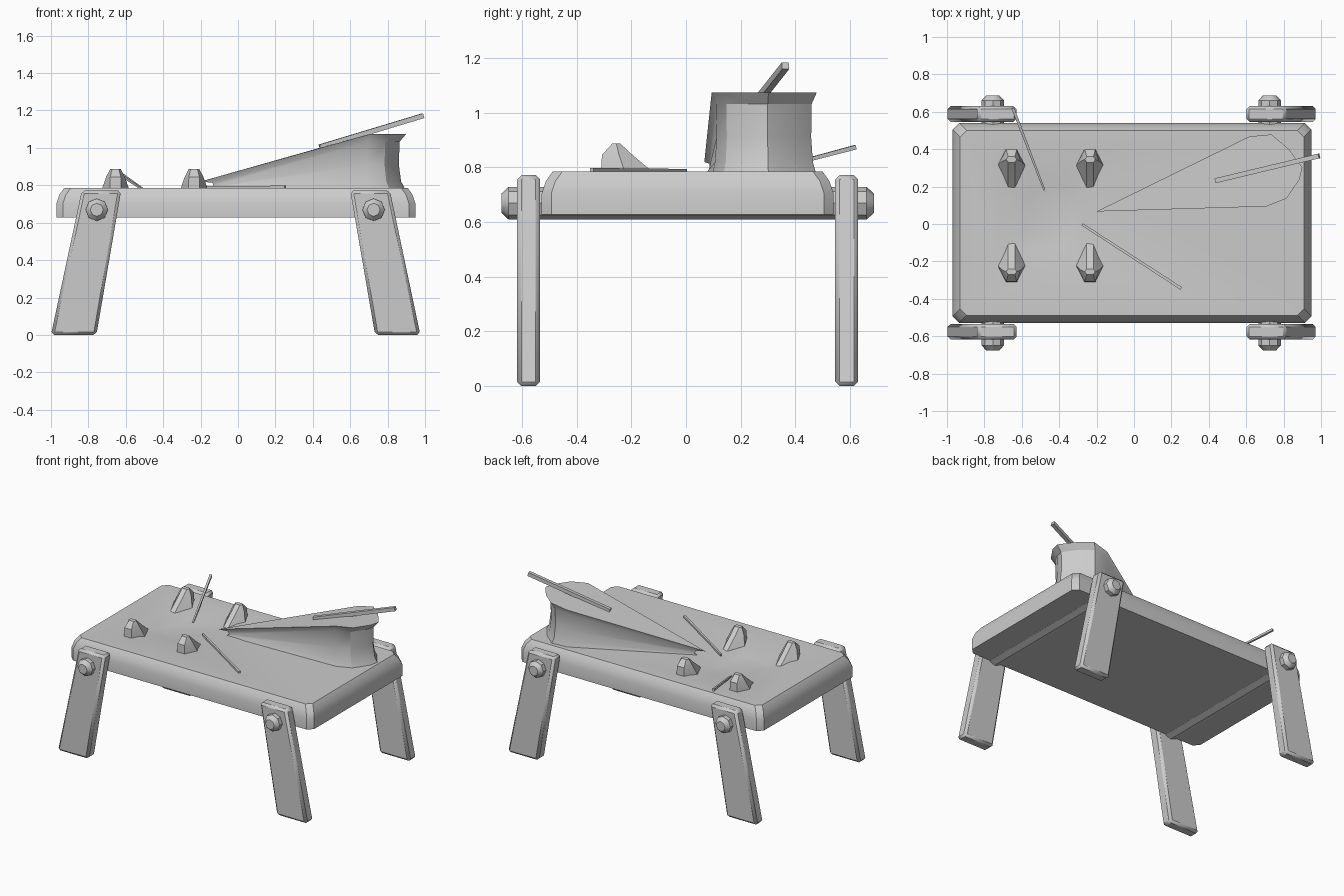
import bpy, bmesh
from math import sin, cos, pi, radians
from mathutils import Vector

if "Cube" in bpy.data.objects:
    bpy.data.objects.remove(bpy.data.objects["Cube"])

YC = 0.006  # y of the table's centre line


def loft(name, rings, bevel=0, smooth=35):
    """Skin a list of equal-length point rings and cap both ends."""
    bm = bmesh.new()
    vs = [[bm.verts.new(p) for p in r] for r in rings]
    n = len(rings[0])
    for a, b in zip(vs, vs[1:]):
        for i in range(n):
            j = (i + 1) % n
            bm.faces.new((a[i], a[j], b[j], b[i]))
    bm.faces.new(vs[0][::-1])
    bm.faces.new(vs[-1])
    bmesh.ops.recalc_face_normals(bm, faces=bm.faces)
    me = bpy.data.meshes.new(name)
    bm.to_mesh(me)
    bm.free()
    ob = bpy.data.objects.new(name, me)
    bpy.context.collection.objects.link(ob)
    if bevel:
        m = ob.modifiers.new("bevel", 'BEVEL')
        m.width = bevel
        m.segments = 1
    bpy.ops.object.select_all(action='DESELECT')
    bpy.context.view_layer.objects.active = ob
    ob.select_set(True)
    bpy.ops.object.shade_smooth_by_angle(angle=radians(smooth))
    return ob


def slab_ring(x0, x1, y0, y1, c, z):
    """Rectangle with clipped corners."""
    return [(x0 + c, y0, z), (x1 - c, y0, z), (x1, y0 + c, z), (x1, y1 - c, z),
            (x1 - c, y1, z), (x0 + c, y1, z), (x0, y1 - c, z), (x0, y0 + c, z)]


# table top with softened rim and a shallow hollow at the left
def outer(inset, z):
    return slab_ring(-0.97 + inset, 0.948 - inset, -0.528 + inset, 0.54 - inset, 0.035, z)


loft("table_top", [
    outer(0, 0.627), outer(0, 0.705), outer(0.015, 0.75), outer(0.04, 0.785),
    slab_ring(-0.72, -0.17, -0.27, 0.36, 0.12, 0.785),
    slab_ring(-0.60, -0.30, -0.12, 0.20, 0.07, 0.755)])

# splayed legs and the axles that pin them
for side, top, bottom, ax in (("left", (-0.835, -0.625), (-1.0, -0.757), -0.755),
                              ("right", (0.60, 0.812), (0.733, 0.975), 0.725)):
    for end, s in (("front", -1), ("back", 1)):
        y = YC + s * 0.582
        rings = [[(x[0], y - 0.042, z), (x[1], y - 0.042, z),
                  (x[1], y + 0.042, z), (x[0], y + 0.042, z)]
                 for x, z in ((bottom, 0), (top, 0.772))]
        loft(f"{end}_{side}_leg", rings, bevel=0.016, smooth=25)
    loft(f"{side}_axle", [
        [(ax + r * cos(pi * k / 4), YC + y, 0.669 + r * sin(pi * k / 4)) for k in range(8)]
        for y, r in ((-0.682, 0.035), (-0.655, 0.06), (0.655, 0.06), (0.682, 0.035))])

# four stone claws around the hollow, steep outside, sloping inwards
claw = ((0.77, ((0.03, 0.10), (0.076, 0.01), (0.018, -0.105))),
        (0.845, ((0.028, 0.098), (0.05, 0.035), (0.018, -0.015))),
        (0.887, ((0.018, 0.06), (0.028, 0.045), (0.018, 0.03))))
for i, x in enumerate((-0.655, -0.235)):
    for j, s in enumerate((-1, 1)):
        rings = []
        for z, half in claw:
            loop = list(half) + [(-u, v) for u, v in reversed(half)]
            rings.append([(x + u, 0.045 + s * (0.255 + v), z) for u, v in loop])
        loft(f"claw_{i}{j}", rings, smooth=40)

# wedge with overhanging lip, waisted sides and spreading foot
plan = [(-0.20, 0.067), (0.709, 0.094), (0.815, 0.136), (0.885, 0.238),
        (0.90, 0.302), (0.83, 0.398), (0.735, 0.479), (0.617, 0.468)]


def wedge_ring(scale, f):
    ring = []
    for x, y in plan:
        z = 0.775 + (min(1.075, 0.82 + (x + 0.2) * 0.283) - 0.775) * f
        ring.append((0.5 + (x - 0.5) * scale, 0.27 + (y - 0.27) * scale, z))
    return ring


loft("wedge", [wedge_ring(0.99, 0), wedge_ring(0.93, 0.15), wedge_ring(0.90, 0.45),
               wedge_ring(0.91, 0.86), wedge_ring(1, 1)], smooth=30)


# thin sticks
def stick(name, a, b, wa, wb):
    a, b = Vector(a), Vector(b)
    q = (b - a).to_track_quat('Z', 'Y')
    loft(name, [[p + q @ Vector((u * w / 2, v * w / 2, 0))
                 for u, v in ((-1, -1), (1, -1), (1, 1), (-1, 1))]
                for p, w in ((a, wa), (b, wb))])


stick("left_stick", (-0.475, 0.17, 0.755), (-0.648, 0.62, 0.874), 0.01, 0.016)
stick("front_stick", (-0.277, -0.002, 0.788), (0.253, -0.345, 0.79), 0.013, 0.016)
stick("wedge_stick", (0.437, 0.232, 1.005), (0.99, 0.364, 1.172), 0.026, 0.026)
